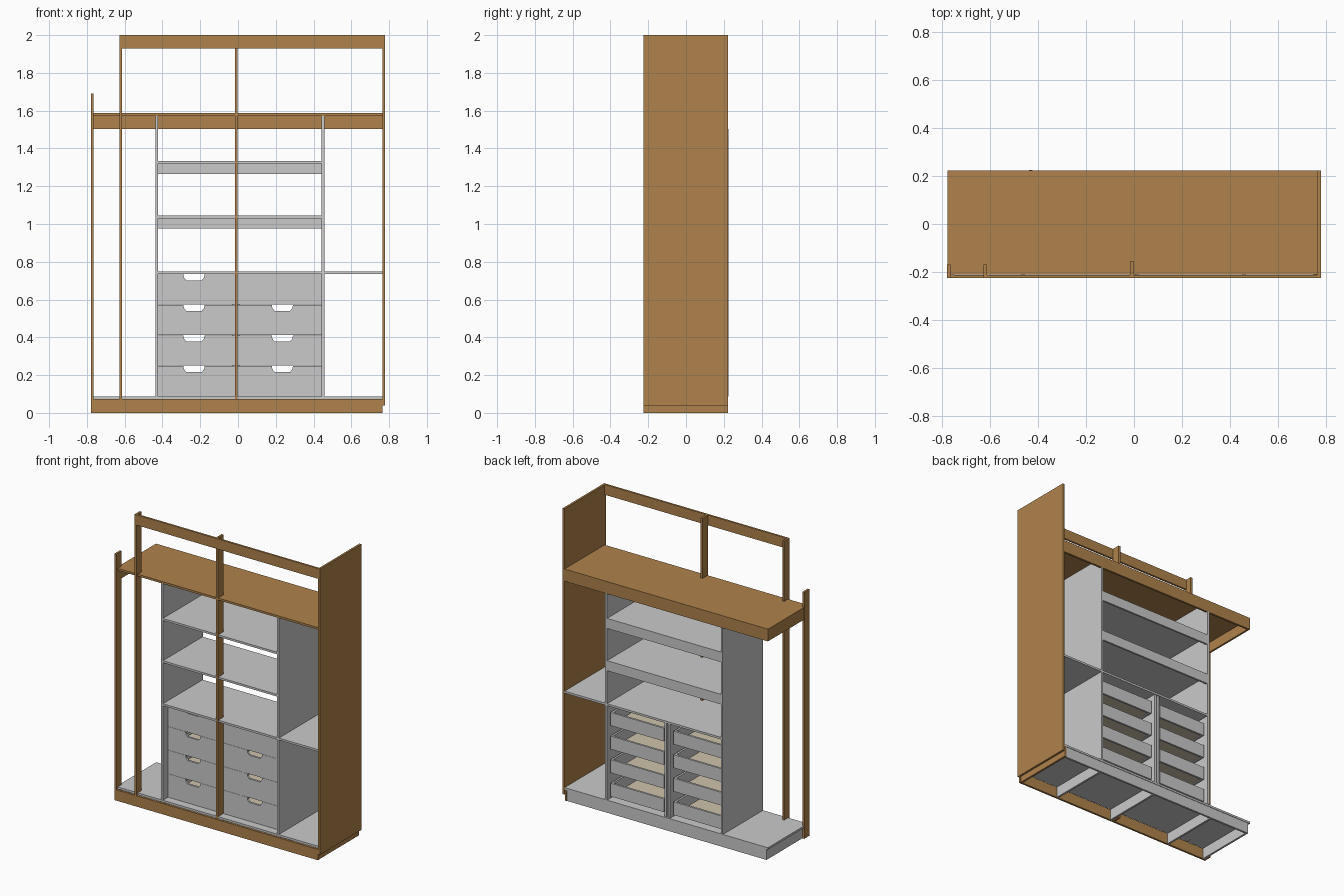
import bpy, bmesh

if "Cube" in bpy.data.objects:
    bpy.data.objects.remove(bpy.data.objects["Cube"], do_unlink=True)


def material(name, rgb):
    m = bpy.data.materials.new(name)
    m.use_nodes = True
    m.diffuse_color = (*rgb, 1)
    m.node_tree.nodes["Principled BSDF"].inputs["Base Color"].default_value = (*rgb, 1)
    return m


wood = material("oak brown", (0.43, 0.225, 0.072))
grey = material("light grey", (0.59, 0.59, 0.59))
beige = material("pale beige", (0.62, 0.55, 0.41))


def finish(name, bm, mat):
    bmesh.ops.recalc_face_normals(bm, faces=bm.faces)
    mesh = bpy.data.meshes.new(name)
    bm.to_mesh(mesh)
    bm.free()
    mesh.materials.append(mat)
    obj = bpy.data.objects.new(name, mesh)
    bpy.context.collection.objects.link(obj)
    return obj


def board(name, mat, x, y, z):
    """Flat board given by its ranges along the three axes."""
    bm = bmesh.new()
    bmesh.ops.create_cube(bm, size=1)
    for v in bm.verts:
        v.co = [r[0] + (c + 0.5) * (r[1] - r[0]) for c, r in zip(v.co, (x, y, z))]
    return finish(name, bm, mat)


def profile_board(name, mat, points, y):
    """Outline in x and z, extruded along y."""
    bm = bmesh.new()
    face = bm.faces.new([bm.verts.new((px, y[0], pz)) for px, pz in points])
    new = bmesh.ops.extrude_face_region(bm, geom=[face])["geom"]
    for v in new:
        if isinstance(v, bmesh.types.BMVert):
            v.co.y = y[1]
    return finish(name, bm, mat)


T = 0.014                      # board thickness
L, R = -0.779, 0.779           # outer sides
F, B = -0.226, 0.223           # front and back
IR = R - T                     # inside of the tall panel
FI = F + T                     # back of the front boards
BASE, FLOOR = 0.074, 0.088     # underside and top of the floor
SHELF = 1.573                  # underside of the top shelf
DL, DR = -0.437, 0.443         # left edges of the dividers

# Tall side panel and front frame
board("tall_side_panel", wood, (IR, R), (F, B), (0.04, 2))
board("top_rail", wood, (-0.613, IR), (F, FI), (1.93, 2))
board("side_stile", wood, (-0.627, -0.613), (F, F + 0.057), (BASE, 2))
board("middle_stile", wood, (-0.017, -0.003), (FI, FI + 0.057), (0, 2))
board("end_post", wood, (L, L + T), (F, F + 0.057), (0, 1.69))

# Top shelf with its aprons
board("top_shelf", wood, (L + 0.001, IR), (FI + 0.001, B), (SHELF, SHELF + T))
board("top_back_apron", wood, (L + 0.001, IR), (B - T, B), (1.503, SHELF))
board("top_end_apron", wood, (L + 0.001, L + T), (FI + 0.001, B - T), (1.503, SHELF))

# Plinth and floor
board("plinth_front", wood, (L + T, IR), (F, FI), (0, BASE))
board("plinth_right_end", wood, (IR - T - 0.002, IR - 0.002), (FI, B), (0, BASE))
board("plinth_back", grey, (L + T, IR - T - 0.002), (B - T - 0.003, B - 0.003), (0, BASE))
for i, x in enumerate((L + T, -0.47, 0.005, 0.45)):
    board(f"plinth_cross_bar_{i + 1}", grey, (x, x + T), (FI, B - T - 0.003), (0, BASE))
board("floor_panel", grey, (L + 0.002, IR), (FI + 0.001, B), (BASE, FLOOR))

# Upright dividers
for name, x in (("left_divider", DL), ("right_divider", DR)):
    board(name, grey, (x, x + T), (FI + 0.002, B - T), (FLOOR, SHELF))
board("left_divider_back_edge", grey, (DL, DL + T), (B - T, B + 0.003), (FLOOR, 1.503))
board("right_divider_back_edge", grey, (DR, DR + T), (B - T, B), (FLOOR, 1.503))

# Shelves between the dividers and in the side bay
for i, z in enumerate((0.735, 1.03, 1.32)):
    board(f"shelf_{i + 1}", grey, (DL + T, DR), (FI + 0.003, B - 0.001), (z, z + T))
    if i:
        board(f"shelf_apron_{i + 1}", grey, (DL + T, DR), (B - T, B - 0.001), (z - 0.055, z))
board("side_bay_shelf", grey, (DR + T, IR), (FI + 0.003, B - 0.001), (0.735, 0.735 + T))

# Drawer partitions on both sides of the middle stile
DF = FI + 0.057                # front of the drawers
for name, x in (("left_partition", -0.031), ("right_partition", -0.003)):
    board(name, grey, (x, x + T), (DF + T, B - 0.006), (FLOOR, 0.735))


def drawer(tag, front, box, grip, z, h):
    """Notched front, open box and thin bottom."""
    x0, x1 = front
    top = z + h - 0.001
    outline = [(x0, z), (x1, z), (x1, top)]
    if grip is not None:
        outline += [(grip + dx, top - dz) for dx, dz in (
            (0.056, 0), (0.053, 0.018), (0.041, 0.032),
            (-0.041, 0.032), (-0.053, 0.018), (-0.056, 0))]
    outline.append((x0, top))
    profile_board(tag + "_front", grey, outline, (DF, DF + T))
    b0, b1 = box
    z0, z1, back = z + 0.022, z + 0.112, B - 0.02
    board(tag + "_left_side", grey, (b0, b0 + T), (DF + T, back), (z0, z1))
    board(tag + "_right_side", grey, (b1 - T, b1), (DF + T, back), (z0, z1))
    board(tag + "_back", grey, (b0 + T, b1 - T), (back - T, back), (z0, z1))
    board(tag + "_bottom", beige, (b0 + T, b1 - T), (DF + T, back - T), (z0 + 0.006, z0 + 0.012))


# Two columns of drawers
ROWS = 4
height = (0.735 - FLOOR) / ROWS
for row in range(ROWS):
    z = FLOOR + row * height
    drawer(f"left_drawer_{row + 1}", (DL + T, -0.011), (-0.411, -0.047), -0.233, z, height)
    drawer(f"right_drawer_{row + 1}", (-0.009, DR), (0.026, 0.431),
           0.235 if row < ROWS - 1 else None, z, height)
